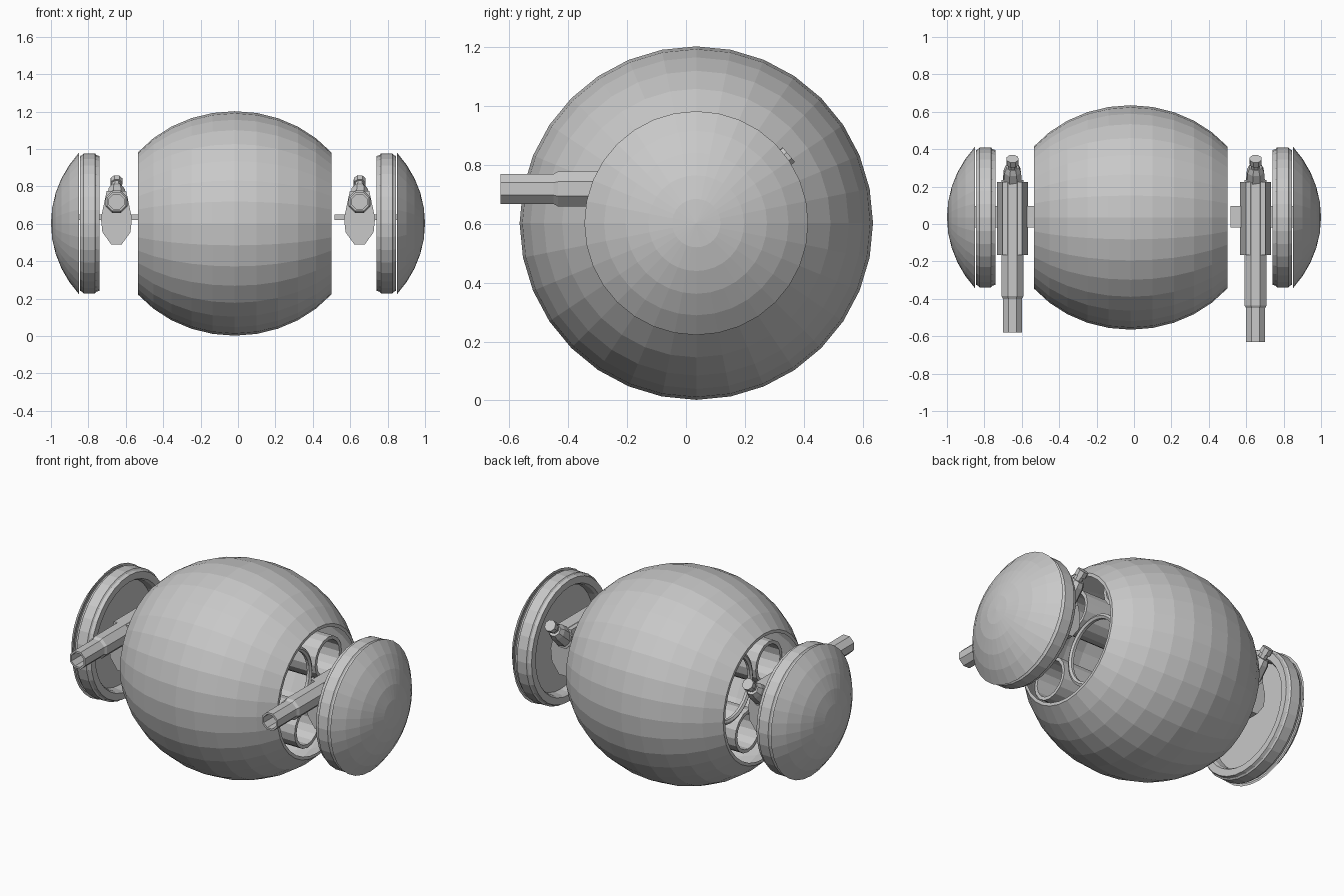
import bpy, bmesh, math
from mathutils import Vector, Matrix

if "Cube" in bpy.data.objects:
    bpy.data.objects.remove(bpy.data.objects["Cube"])

CY, CZ = 0.035, 0.602          # the long axis that everything turns around
A, R = 0.668, 0.6              # hull ellipsoid: half length and radius
CUT = math.radians(50.7)       # angle where the end caps split off

grey = bpy.data.materials.new("light grey")
grey.diffuse_color = (0.58, 0.58, 0.58, 1)
grey.use_nodes = True
grey.node_tree.nodes["Principled BSDF"].inputs["Base Color"].default_value = grey.diffuse_color


def finish(name, bm, normals=True):
    bmesh.ops.remove_doubles(bm, verts=bm.verts, dist=1e-5)
    if normals:
        bmesh.ops.recalc_face_normals(bm, faces=bm.faces)
    mesh = bpy.data.meshes.new(name)
    bm.to_mesh(mesh)
    bm.free()
    mesh.materials.append(grey)
    ob = bpy.data.objects.new(name, mesh)
    bpy.context.collection.objects.link(ob)
    return ob


def revolve(name, profile, start, direction=(1, 0, 0), n=32, closed=False):
    """Spin (distance along axis, radius) pairs around an axis from start."""
    bm = bmesh.new()
    rot = Vector((1, 0, 0)).rotation_difference(Vector(direction).normalized()).to_matrix()
    rings = []
    for d, r in profile:
        ring = []
        for i in range(n):
            a = 2 * math.pi * (i + (0.5 if n == 8 else 0)) / n
            p = Vector((d, r * math.sin(a), r * math.cos(a)))
            ring.append(bm.verts.new(Vector(start) + rot @ p))
        rings.append(ring)
    pairs = list(zip(rings, rings[1:])) + ([(rings[-1], rings[0])] if closed else [])
    for a, b in pairs:
        for i in range(n):
            j = (i + 1) % n
            bm.faces.new((a[i], a[j], b[j], b[i]))
    bmesh.ops.dissolve_degenerate(bm, dist=1e-6, edges=bm.edges)
    return finish(name, bm)


def ellipse_arc(t0, t1, steps, scale=1.0):
    ts = [t0 + (t1 - t0) * i / steps for i in range(steps + 1)]
    return [(A * scale * math.sin(t), R * scale * math.cos(t)) for t in ts]


def box(name, center, size):
    bm = bmesh.new()
    bmesh.ops.create_cube(bm, size=1, matrix=Matrix.Translation(center) @ Matrix.Diagonal((*size, 1)))
    return finish(name, bm)


def prism(name, outline, x, y0, y1):
    """Extrude an (x, z) outline along y."""
    bm = bmesh.new()
    f = bm.faces.new([bm.verts.new((x + px, y0, pz)) for px, pz in outline])
    new = bmesh.ops.extrude_face_region(bm, geom=[f])["geom"]
    bmesh.ops.translate(bm, vec=(0, y1 - y0, 0), verts=[v for v in new if isinstance(v, bmesh.types.BMVert)])
    return finish(name, bm)


# Hollow barrel-shaped hull, open at both ends
outer = ellipse_arc(-CUT, CUT, 10)
inner = [(d, r - 0.018) for d, r in reversed(outer)]
revolve("hull", outer + inner, (-0.018, CY, CZ), closed=True)

# Inside the hull: ring of tubes around a hub
for i in range(6):
    a = math.radians(60 * i)
    c = (-0.3, CY + 0.385 * math.cos(a), CZ + 0.385 * math.sin(a))
    revolve("inner_tube", [(0, 0.125), (0.6, 0.125), (0.6, 0.105), (0, 0.105)], c, n=16, closed=True)

GUN_BLOCK = [(-0.028, 0.49), (0.028, 0.49), (0.075, 0.555), (0.083, 0.63),
             (0.052, 0.775), (-0.052, 0.775), (-0.083, 0.63), (-0.075, 0.555)]

for s, side in ((-1, "left"), (1, "right")):
    axis = (s, 0, 0)
    base = (0, CY, CZ)

    # Thin hoop just inside the hull opening
    hoop = [(0.31 + 0.016 * math.cos(k * math.pi / 3), 0.195 + 0.016 * math.sin(k * math.pi / 3))
            for k in range(6)]
    revolve(side + "_inner_hoop", hoop, base, axis, closed=True)

    # Domed end cap, a shifted slice of the same ellipsoid
    off = 1.0 - A
    cap = [(d + off, r) for d, r in ellipse_arc(CUT, math.pi / 2, 5)]
    revolve(side + "_dome", [(cap[0][0], cap[0][1] - 0.015)] + cap, base, axis)

    # Grooved disc with a recessed inner face
    disc = [(0.845, 0), (0.845, 0.36), (0.832, 0.366), (0.826, 0.374), (0.764, 0.374),
            (0.758, 0.366), (0.74, 0.36), (0.74, 0.32), (0.755, 0.31), (0.8, 0.305), (0.8, 0)]
    revolve(side + "_disc", disc, base, axis)

    # Flat bar joining the disc to the hull
    box(side + "_bar", (s * 0.688, CY + 0.003, 0.635), (0.345, 0.115, 0.03))

    # Gun: body block, stepped hollow barrel, rear neck and knob
    x = s * 0.65
    shift = 0.0 if s < 0 else 0.05
    prism(side + "_gun_body", GUN_BLOCK, x, -0.165, 0.225)
    barrel = [(0, 0), (0, 0.064), (0.62 + shift, 0.064), (0.635 + shift, 0.055), (0.815 + shift, 0.055),
              (0.815 + shift, 0.043), (0.66 + shift, 0.043), (0.66 + shift, 0)]
    revolve(side + "_gun_barrel", barrel, (x, 0.235, 0.718), (0, -1, 0), n=8)
    revolve(side + "_gun_neck", [(0, 0), (0, 0.055), (0.09, 0.048), (0.12, 0.036), (0.12, 0)],
            (x, 0.215, 0.715), (0, 0.77, 0.64), n=8)
    revolve(side + "_gun_knob", [(0, 0), (0, 0.026), (0.035, 0.026), (0.035, 0.034), (0.07, 0.034),
                                 (0.07, 0)], (x, 0.295, 0.79), (0, 0.77, 0.64), n=8)
